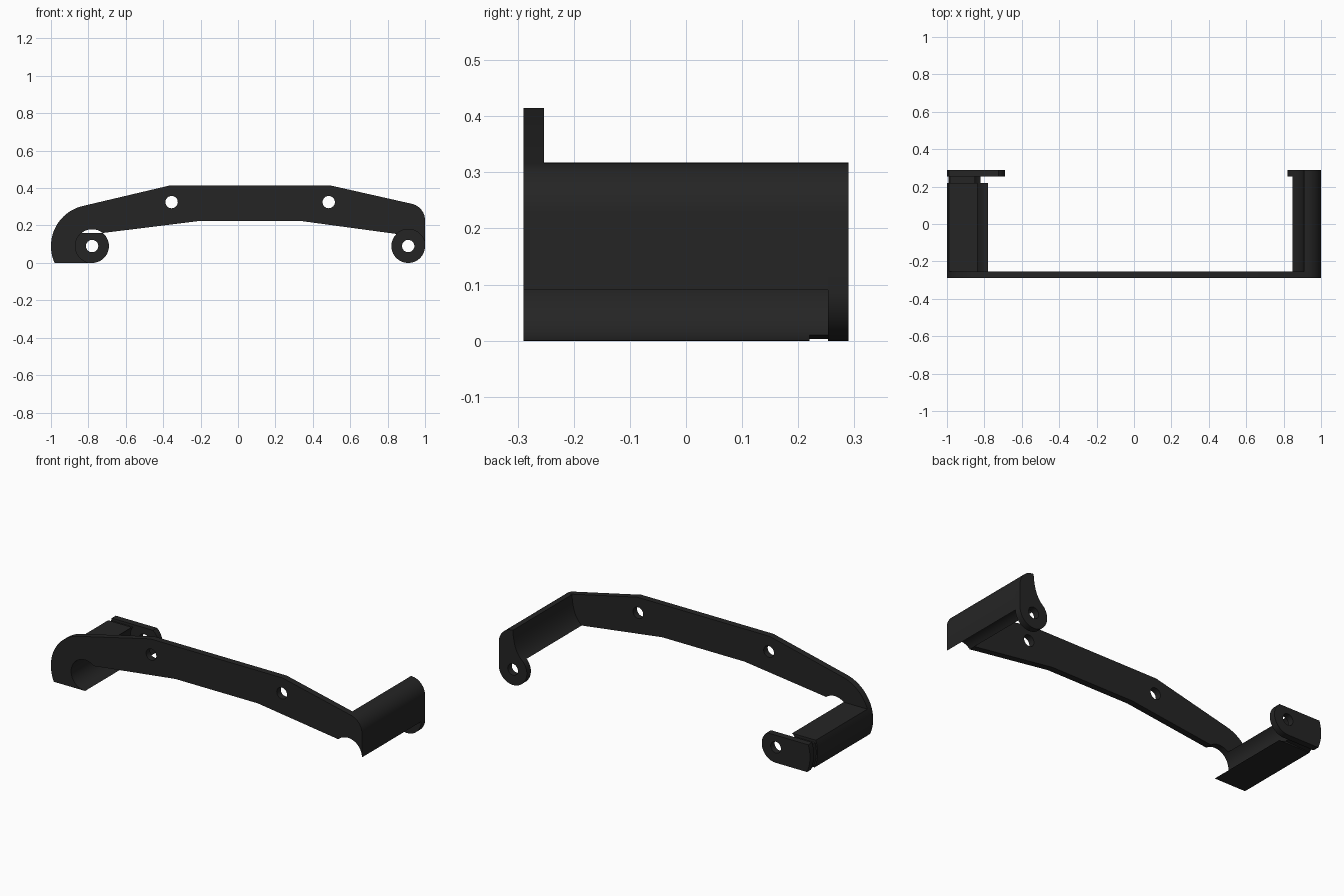
import bpy, bmesh
from math import sin, cos, radians, pi

if "Cube" in bpy.data.objects:
    bpy.data.objects.remove(bpy.data.objects["Cube"])

dark = bpy.data.materials.new("dark_metal")
dark.diffuse_color = (0.018, 0.018, 0.018, 1)
dark.use_nodes = True
dark.node_tree.nodes["Principled BSDF"].inputs["Base Color"].default_value = dark.diffuse_color

L = (-0.78, 0.09)   # left pivot (x, z)
R = (0.91, 0.09)    # right pivot


def arc(c, r, a0, a1, n=20):
    return [(c[0] + r * cos(radians(a0 + (a1 - a0) * i / n)),
             c[1] + r * sin(radians(a0 + (a1 - a0) * i / n))) for i in range(n + 1)]


def bezier(a, b, c, n=10):
    return [tuple(a[k] * (1 - t) ** 2 + 2 * b[k] * t * (1 - t) + c[k] * t * t for k in (0, 1))
            for t in [i / n for i in range(1, n)]]


def slab(name, outline, y0, y1, holes=()):
    """Extrude an x/z outline with round holes from y0 to y1."""
    cu = bpy.data.curves.new(name, 'CURVE')
    cu.dimensions = '2D'
    cu.fill_mode = 'BOTH'
    cu.extrude = (y1 - y0) / 2
    for loop in [outline] + [arc(h, 0.033, 0, 348.75, 31) for h in holes]:
        sp = cu.splines.new('POLY')
        sp.points.add(len(loop) - 1)
        for p, (x, z) in zip(sp.points, loop):
            p.co = (x, z, 0, 1)
        sp.use_cyclic_u = True
    ob = bpy.data.objects.new(name, cu)
    bpy.context.collection.objects.link(ob)
    ob.rotation_euler = (pi / 2, 0, 0)
    ob.location.y = (y0 + y1) / 2
    bpy.ops.object.select_all(action='DESELECT')
    ob.select_set(True)
    bpy.context.view_layer.objects.active = ob
    bpy.ops.object.convert(target='MESH')
    ob = bpy.context.object
    bm = bmesh.new()
    bm.from_mesh(ob.data)
    bmesh.ops.remove_doubles(bm, verts=bm.verts, dist=1e-5)
    bmesh.ops.recalc_face_normals(bm, faces=bm.faces)
    bm.to_mesh(ob.data)
    bm.free()
    ob.data.materials.clear()
    ob.data.materials.append(dark)
    bpy.ops.object.shade_smooth_by_angle(angle=radians(30))
    return ob


F0, F1, B0, B1 = -0.29, -0.253, 0.253, 0.29
corner = arc((0.91, 0.228), 0.09, 77, 0, 12)

# front arched plate
plate = (arc(L, 0.22, 204.2, 103, 32) + [(-0.36, 0.415), (0.49, 0.415)] + corner
         + arc(R, 0.09, 0, 134) + [(0.33, 0.225), (-0.2, 0.225)] + arc(L, 0.09, 51, 270, 32))
slab("front_plate", plate, F0, F1, [(-0.355, 0.325), (0.485, 0.325)])

# right wall, and its rear tab closed by a round pivot lug
inner = bezier((0.848, 0.155), (0.905, 0.2), (0.91, 0.318)) + [(0.91, 0.318)]
slab("right_wall", corner + arc(R, 0.09, 0, 134) + inner, F1, B0)
slab("right_rear_tab", corner + arc(R, 0.09, 0, -226, 36) + inner, B0, B1, [R])

# left block hollowed by the pivot bore
outer = arc(L, 0.22, 161.4, 204.2, 14)
slab("left_block", outer + arc(L, 0.09, 270, 129), F1, 0.22)

# slightly recessed neck joining the block to the rear tab
slab("left_neck", arc(L, 0.212, 165, 204.2, 12) + arc(L, 0.09, 243, 142), 0.22, B0)

# left rear tab with flat top and rounded lug end
slab("left_rear_tab", outer + arc(L, 0.09, -90, 51), B0, B1, [L])
